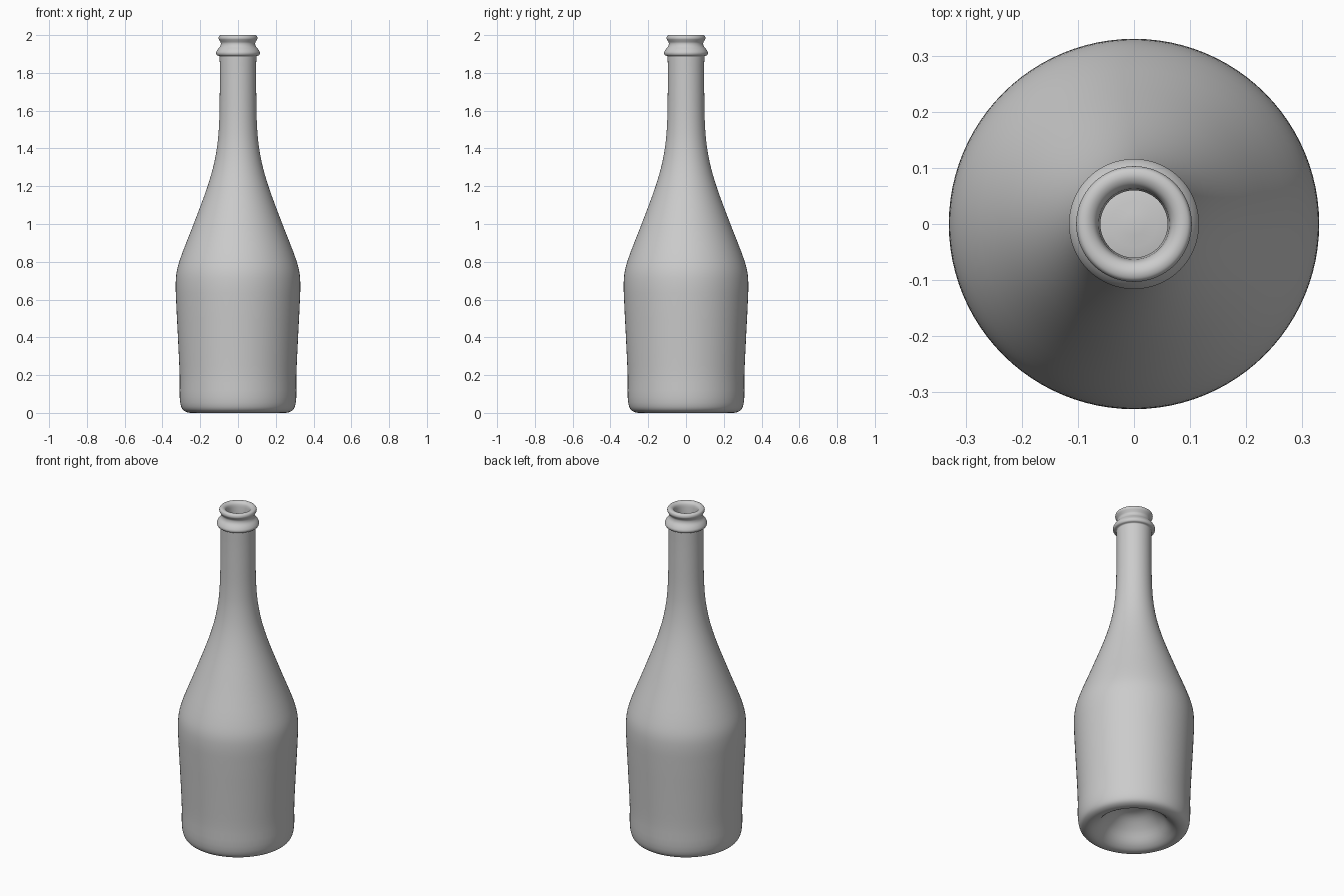
import bpy, bmesh, math
from mathutils import Vector

if "Cube" in bpy.data.objects:
    bpy.data.objects.remove(bpy.data.objects["Cube"])

SIDES = 96
STEPS = 4

# Profile (radius, height): punt, outer wall, lip, then down the inner wall
punt = [(0, .15), (.08, .137), (.15, .085), (.20, .025), (.235, .003)]
body = [(.265, .002), (.292, .017), (.306, .055), (.309, .2), (.318, .4), (.327, .58),
        (.33, .68), (.325, .745), (.308, .81), (.235, 1.0), (.161, 1.2), (.127, 1.32),
        (.108, 1.43), (.1, 1.53), (.097, 1.65), (.097, 1.878)]
lip = [(.098, 1.888), (.112, 1.894), (.116, 1.906), (.109, 1.922), (.094, 1.942),
       (.091, 1.958), (.097, 1.97), (.103, 1.982), (.099, 1.996), (.085, 2.0),
       (.07, 1.992), (.063, 1.97)]
inner = [(.063, 1.65), (.066, 1.52), (.078, 1.4), (.125, 1.2), (.2, 1.0), (.272, .8),
         (.295, .68), (.285, .4), (.275, .15), (.25, .06), (.215, .06), (.16, .13),
         (.08, .178), (0, .19)]


def smooth_curve(pts, steps):
    """Centripetal Catmull-Rom curve through the points."""
    p = [Vector(q) for q in pts]
    p = [p[0] * 2 - p[1]] + p + [p[-1] * 2 - p[-2]]
    out = []
    for i in range(1, len(p) - 2):
        a, b, c, d = p[i - 1:i + 3]
        t1 = (b - a).length ** .5
        t2 = t1 + (c - b).length ** .5
        t3 = t2 + (d - c).length ** .5
        for k in range(steps):
            t = t1 + (t2 - t1) * k / steps
            e = a.lerp(b, t / t1)
            f = b.lerp(c, (t - t1) / (t2 - t1))
            g = c.lerp(d, (t - t2) / (t3 - t2))
            h = e.lerp(f, t / t2)
            j = f.lerp(g, (t - t1) / (t3 - t1))
            out.append(h.lerp(j, (t - t1) / (t2 - t1)))
    return out + [p[-2]]


# Spin the profile into a closed glass shell
bm = bmesh.new()
verts = [bm.verts.new((max(q.x, 0), 0, max(q.y, 0)))
         for q in smooth_curve(punt + body + lip + inner, STEPS)]
edges = [bm.edges.new(pair) for pair in zip(verts, verts[1:])]
bmesh.ops.spin(bm, geom=verts + edges, axis=(0, 0, 1), cent=(0, 0, 0),
               angle=math.tau, steps=SIDES, use_duplicate=False)
bmesh.ops.remove_doubles(bm, verts=bm.verts, dist=1e-5)
bmesh.ops.recalc_face_normals(bm, faces=bm.faces)
mesh = bpy.data.meshes.new("bottle")
bm.to_mesh(mesh)
bm.free()
bottle = bpy.data.objects.new("bottle", mesh)
bpy.context.collection.objects.link(bottle)

# Smooth glass shading
bpy.context.view_layer.objects.active = bottle
bottle.select_set(True)
bpy.ops.object.shade_smooth_by_angle(angle=math.radians(50))
